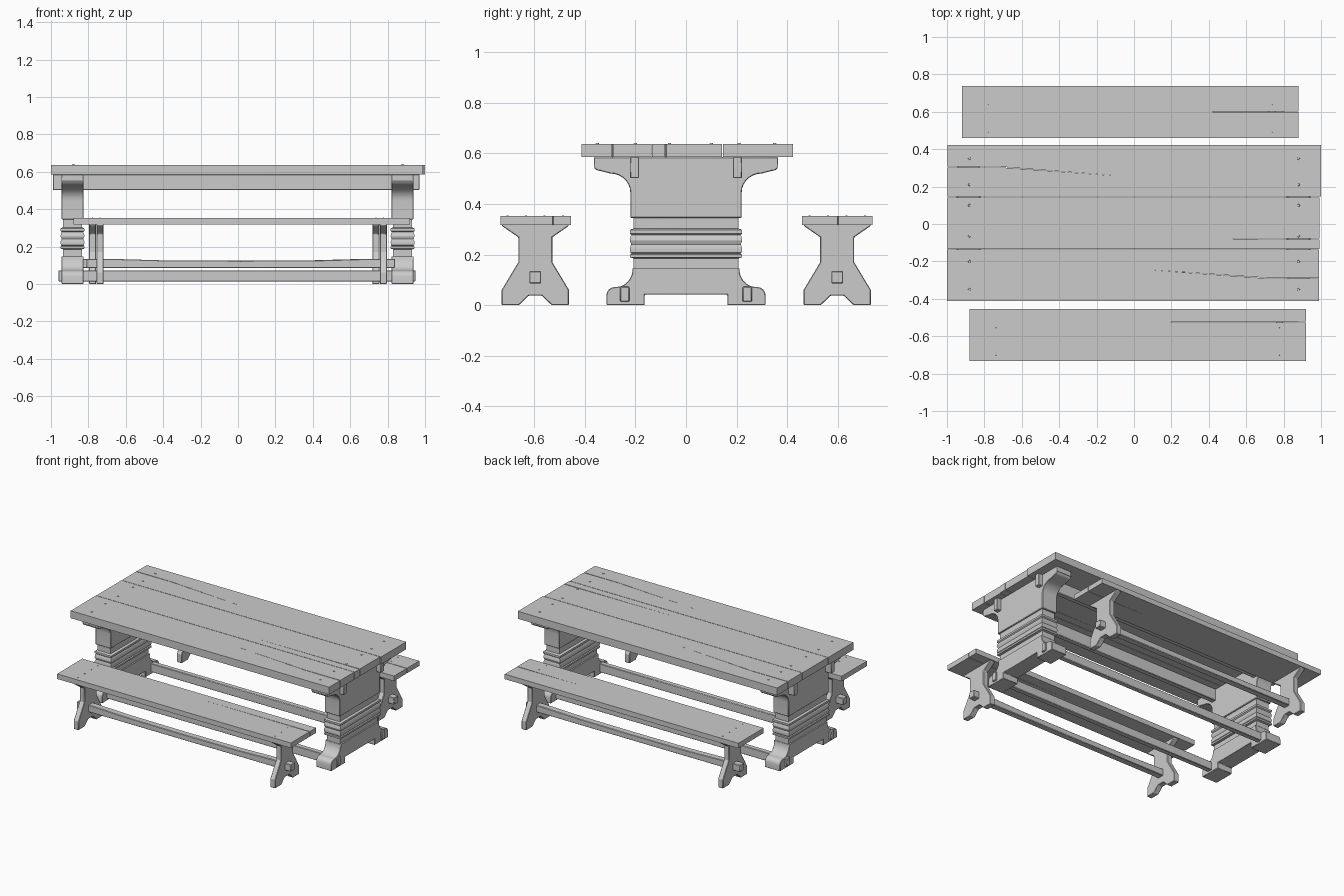
import bpy, bmesh, math
from mathutils import Vector

if "Cube" in bpy.data.objects:
    bpy.data.objects.remove(bpy.data.objects["Cube"])


def finish(name, bm, bevel=0.0):
    bmesh.ops.recalc_face_normals(bm, faces=bm.faces)
    me = bpy.data.meshes.new(name)
    bm.to_mesh(me)
    bm.free()
    me.shade_smooth()
    me.set_sharp_from_angle(angle=math.radians(30))
    ob = bpy.data.objects.new(name, me)
    bpy.context.collection.objects.link(ob)
    if bevel:
        m = ob.modifiers.new("edge_chamfer", 'BEVEL')
        m.width, m.segments, m.limit_method = bevel, 1, 'ANGLE'
        m.angle_limit = math.radians(40)
    return ob


def prism(name, pts, axis, lo, hi, bevel=0.0):
    """Extrude a 2D outline along x (pts = y,z), y (pts = x,z) or z (pts = x,y)."""
    put = {'x': lambda p: (lo, p[0], p[1]), 'y': lambda p: (p[0], lo, p[1]),
           'z': lambda p: (p[0], p[1], lo)}[axis]
    bm = bmesh.new()
    face = bm.faces.new([bm.verts.new(put(p)) for p in pts])
    new = bmesh.ops.extrude_face_region(bm, geom=[face])['geom']
    step = Vector([(hi - lo) * (axis == a) for a in 'xyz'])
    bmesh.ops.translate(bm, vec=step, verts=[v for v in new if isinstance(v, bmesh.types.BMVert)])
    return finish(name, bm, bevel)


def both_sides(half, cy=0.0):
    """Mirror a half outline (running top to bottom) into a closed one."""
    return [(cy + y, z) for y, z in half] + [(cy - y, z) for y, z in reversed(half)]


def arc(cy, cz, ry, rz, a0, a1, n=7):
    return [(cy + ry * math.cos(math.radians(a0 + (a1 - a0) * i / n)),
             cz + rz * math.sin(math.radians(a0 + (a1 - a0) * i / n))) for i in range(n + 1)]


def plank(name, x0, x1, y0, y1, z0, z1, crack):
    """Board with a tapering split that starts at one end."""
    w = 0.0025
    low = [(x, y - w * (1 - i / len(crack))) for i, (x, y) in enumerate(crack[:-1])]
    up = [(x, y + w * (1 - i / len(crack))) for i, (x, y) in enumerate(crack[:-1])]
    tip = [crack[-1]]
    if crack[0][0] > 0:
        pts = [(x0, y0), (x1, y0)] + low + tip + up[::-1] + [(x1, y1), (x0, y1)]
    else:
        pts = [(x0, y0), (x1, y0), (x1, y1), (x0, y1)] + up + tip + low[::-1]
    return prism(name, pts, 'z', z0, z1)


def nails(name, spots, z, r):
    bm = bmesh.new()
    for x, y in spots:
        new = bmesh.ops.create_cone(bm, cap_ends=True, segments=10, radius1=r, radius2=r * 0.7, depth=0.006)
        bmesh.ops.translate(bm, vec=(x, y, z - 0.001), verts=new['verts'])
    return finish(name, bm)


def beam(name, x0, x1, y0, y1, z0, z1, sag=0.0):
    xs = [x0 + (x1 - x0) * t for t in (0, 0.08, 0.25, 0.5, 0.75, 0.92, 1)]
    drop = (0, 0, 0.8, 1, 0.8, 0, 0)
    top = [(x, z1 - sag * d) for x, d in zip(xs, drop)] if sag else [(x0, z1), (x1, z1)]
    return prism(name, [(x1, z0), (x0, z0)] + top, 'y', y0, y1, 0.003)


# Table top boards with splits
plank("table_board_front", -1, 0.99, -0.412, -0.137, 0.585, 0.637,
      [(0.99, -0.29), (0.72, -0.29), (0.08, -0.245)])
plank("table_board_middle", -0.998, 0.993, -0.134, 0.143, 0.586, 0.637, [(0.993, -0.08), (0.14, -0.08)])
plank("table_board_back", -0.997, 1, 0.146, 0.422, 0.585, 0.637,
      [(-0.997, 0.305), (-0.72, 0.305), (-0.08, 0.257)])
nails("table_nails", [(s * 0.88, y) for s in (-1, 1) for y in (0.35, 0.21, 0.10, -0.065, -0.2, -0.35)],
      0.638, 0.008)

# Table legs: bracketed head, moulded waist, spreading foot
head = ([(0.363, 0.585), (0.363, 0.548)] + arc(0.338, 0.548, 0.025, 0.018, 0, -90, 4)
        + arc(0.30, 0.445, 0.08, 0.075, 90, 180) + [(0.22, 0.345)])
foot = ([(0.21, 0.147)] + arc(0.275, 0.147, 0.065, 0.075, 180, 270)
        + arc(0.28, 0.04, 0.034, 0.032, 90, 0, 4) + [(0.314, 0), (0.163, 0), (0.163, 0.042)])
waist = [(0.35, 0.009), (0.302, 0.009), (0.300, 0.001), (0.296, -0.005), (0.283, -0.005), (0.277, 0.002),
         (0.272, -0.002), (0.255, -0.005), (0.240, 0.001), (0.225, -0.005), (0.208, -0.003), (0.203, 0.002),
         (0.200, -0.005), (0.189, -0.005), (0.185, 0.009), (0.14, 0.009)]
for side, cx in (("left", -0.885), ("right", 0.88)):
    prism(f"table_leg_head_{side}", both_sides(head), 'x', cx - 0.059, cx + 0.059, 0.003)
    prism(f"table_leg_foot_{side}", both_sides(foot), 'x', cx - 0.059, cx + 0.059, 0.003)
    bm = bmesh.new()
    rings = []
    for z, inset in waist:
        hx, hy = 0.059 - inset, 0.217 - inset
        rings.append([bm.verts.new((cx + sx * hx, sy * hy, z))
                      for sx, sy in ((-1, -1), (1, -1), (1, 1), (-1, 1))])
    for a, b in zip(rings, rings[1:]):
        for i in range(4):
            bm.faces.new((a[i], a[i - 1], b[i - 1], b[i]))
    bm.faces.new(rings[0])
    bm.faces.new(rings[-1])
    finish(f"table_leg_waist_{side}", bm)

# Long rails running through the table legs
for side, s in (("front", -1), ("back", 1)):
    beam(f"table_upper_rail_{side}", -0.99, 0.97, s * 0.203 - 0.018, s * 0.203 + 0.018, 0.502, 0.586)
    beam(f"table_lower_rail_{side}", -0.96, 0.95, s * 0.242 - 0.018, s * 0.242 + 0.018, 0.014, 0.073)

# Benches: seat board, two X-shaped legs and a stretcher each
bench_leg = [(0.132, 0.32), (0.132, 0.313), (0.067, 0.268), (0.067, 0.17), (0.133, 0.06),
             (0.133, 0), (0.065, 0), (0.025, 0.038)]
for side, cx, cy, crack in (("front", 0.02, -0.595, [(0.92, -0.525), (0.10, -0.525)]),
                            ("back", -0.02, 0.597, [(0.88, 0.6), (0.39, 0.6)])):
    plank(f"bench_seat_{side}", cx - 0.9, cx + 0.9, cy - 0.138, cy + 0.14, 0.317, 0.352, crack)
    nails(f"bench_nails_{side}", [(cx + s * 0.758, cy + d) for s in (-1, 1)
                                  for d in (-0.11, -0.037, 0.037, 0.11)], 0.352, 0.005)
    for end, s in (("left", -1), ("right", 1)):
        lx = cx + s * 0.757
        prism(f"bench_leg_{side}_{end}", both_sides(bench_leg, cy), 'x', lx - 0.019, lx + 0.019, 0.003)
    beam(f"bench_stretcher_{side}", cx - 0.83, cx + 0.82, cy - 0.023, cy + 0.023, 0.086, 0.134, 0.01)
